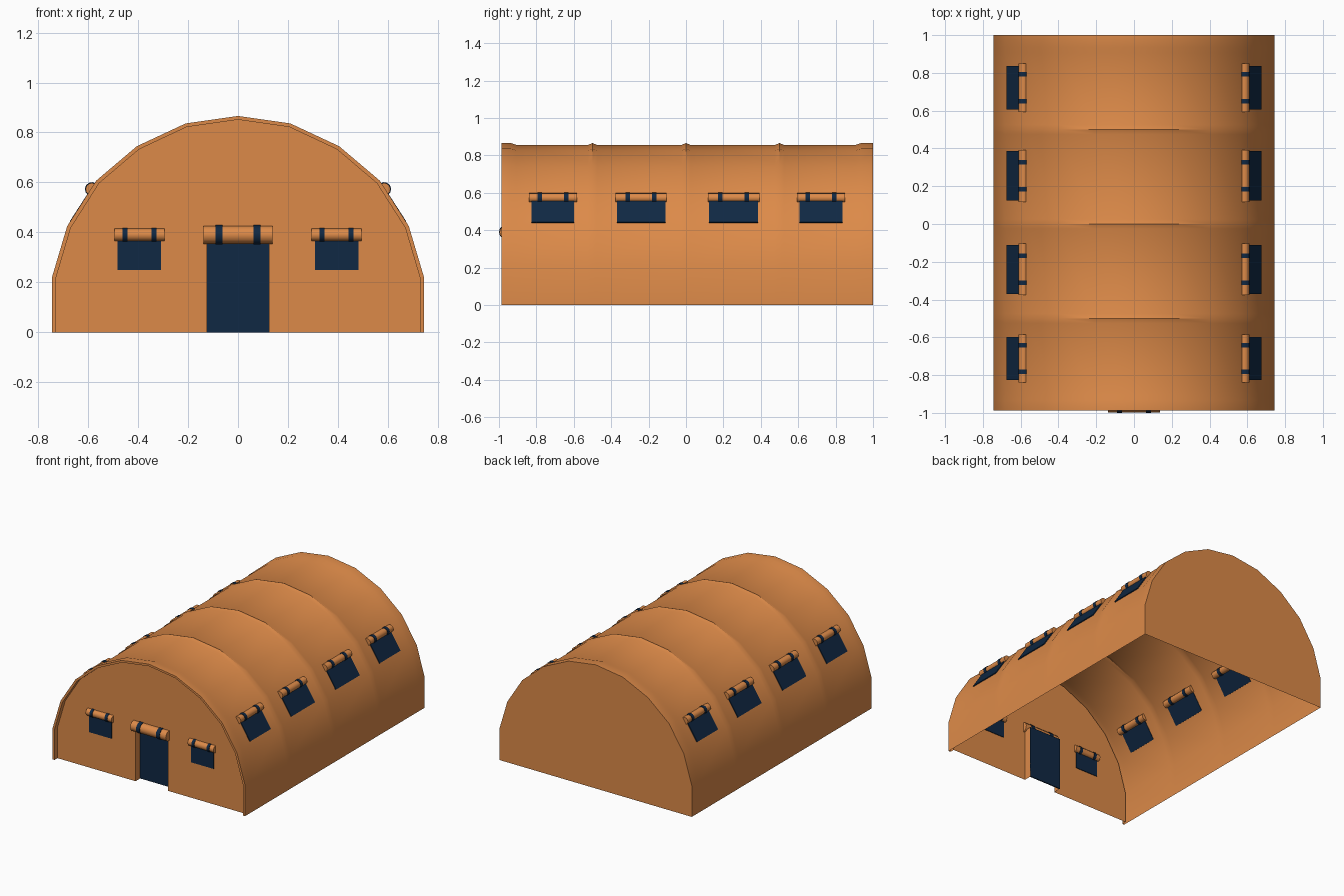
import bpy, bmesh, math
from mathutils import Matrix, Vector

if "Cube" in bpy.data.objects:
    bpy.data.objects.remove(bpy.data.objects["Cube"])


def material(name, rgb):
    m = bpy.data.materials.new(name)
    m.diffuse_color = (*rgb, 1)
    m.use_nodes = True
    m.node_tree.nodes["Principled BSDF"].inputs["Base Color"].default_value = m.diffuse_color
    return m


ORANGE = material("orange canvas", (0.72, 0.255, 0.066))
NAVY = material("navy fabric", (0.005, 0.021, 0.056))

# Right half of the arch, from the ground to the crown
HALF = [(.745, 0), (.745, .22), (.684, .425), (.568, .607),
        (.405, .745), (.21, .836), (0, .866)]
FRONT, WALL, BACK = -.987, -.955, 1.0


def full(half):
    return half + [(-x, z) for x, z in reversed(half[:-1])]


def sagged(p):
    """Canvas sinks a little between the ribs, more toward the crown."""
    t = max(0, p[1] - .22) / .645
    return (p[0] * (1 - .005 * min(1, t * 3)), p[1] - .010 * t)


def finish(name, bm, mat, smooth=False, normals=True):
    if normals:
        bmesh.ops.recalc_face_normals(bm, faces=bm.faces)
    me = bpy.data.meshes.new(name)
    bm.to_mesh(me)
    bm.free()
    me.materials.append(mat)
    ob = bpy.data.objects.new(name, me)
    bpy.context.collection.objects.link(ob)
    if smooth:
        bpy.ops.object.select_all(action='DESELECT')
        ob.select_set(True)
        bpy.context.view_layer.objects.active = ob
        bpy.ops.object.shade_smooth_by_angle(angle=math.radians(35))
    return ob


def box(name, lo, hi, mat, frame=Matrix()):
    bm = bmesh.new()
    bmesh.ops.create_cube(bm, size=1)
    lo, hi = Vector(lo), Vector(hi)
    for v in bm.verts:
        v.co = frame @ (lo + Vector((v.co[i] + .5) * (hi[i] - lo[i]) for i in range(3)))
    return finish(name, bm, mat)


def roll(name, x0, x1, r, mat, frame):
    bm = bmesh.new()
    bmesh.ops.create_cone(bm, cap_ends=True, segments=12, radius1=r, radius2=r, depth=x1 - x0,
                          matrix=frame @ Matrix.Translation(((x0 + x1) / 2, 0, 0))
                          @ Matrix.Rotation(math.pi / 2, 4, 'Y'))
    return finish(name, bm, mat, smooth=True)


def rolled_flap(name, frame, length, r, strap_x, strap_w):
    """Rolled-up canvas with two straps around it."""
    roll(name + "_roll", -length / 2, length / 2, r, ORANGE, frame)
    for i, s in enumerate((-1, 1)):
        roll(f"{name}_strap_{i}", s * strap_x - strap_w / 2, s * strap_x + strap_w / 2,
             r + .003, NAVY, frame)


# Tent canopy: arch swept along y, with raised ribs, a folded front rim and a back wall
outer = full(HALF)
sag = [sagged(p) for p in outer]
rim = [(x * .979, z * .983) for x, z in outer]
stations = [(rim, WALL), (rim, FRONT), (outer, FRONT), (outer, -.935), (sag, -.905)]
for y in (-.5, 0, .5):
    stations += [(sag, y - .025), (outer, y), (sag, y + .025)]
stations += [(sag, .905), (outer, .935), (outer, BACK)]

bm = bmesh.new()
rings = [[bm.verts.new((x, y, z)) for x, z in prof] for prof, y in stations]
for a, b in zip(rings, rings[1:]):
    for i in range(len(a) - 1):
        bm.faces.new((a[i], a[i + 1], b[i + 1], b[i]))
bm.faces.new(rings[-1])
finish("tent_canopy", bm, ORANGE, smooth=True)

# Front wall with a door notch
DW, DH, DY = .125, .37, -.90
bm = bmesh.new()
door = [(-DW, 0), (-DW, DH), (DW, DH), (DW, 0)]
bm.faces.new([bm.verts.new((x, WALL, z)) for x, z in rim + door])
# Door jambs running inward
a = [bm.verts.new((x, WALL, z)) for x, z in door]
b = [bm.verts.new((x, DY, z)) for x, z in door]
for i in range(3):
    bm.faces.new((a[i], a[i + 1], b[i + 1], b[i]))
finish("front_wall", bm, ORANGE)

# Door panel and its rolled flap
box("door_panel", (-DW, DY - .004, 0), (DW, DY + .004, DH), NAVY)
rolled_flap("door", Matrix.Translation((0, -.961, .39)), .276, .036, .077, .028)

# Front windows
for n, x in (("left", -.395), ("right", .395)):
    f = Matrix.Translation((x, WALL, .39))
    box(f"front_window_{n}", (-.087, -.0045, -.14), (.087, .0045, 0), NAVY, f)
    rolled_flap(f"front_window_{n}", f, .2, .025, .058, .02)

# Side windows, lying on the sloping third facet of the arch
p, q = sagged(HALF[2]), sagged(HALF[3])
for n, s in (("right", 1), ("left", -1)):
    up = Vector((s * (q[0] - p[0]), 0, q[1] - p[1])).normalized()
    inward = Vector((-s * up.z, 0, -abs(up.x)))
    along = inward.cross(up)
    t = (.573 - p[1]) / (q[1] - p[1])
    px = s * (p[0] + t * (q[0] - p[0]) + .002)
    for k, (y, w, length) in enumerate(((-.712, .228, .256), (-.24, .26, .272),
                                        (.255, .262, .276), (.722, .23, .256))):
        f = Matrix((along, inward, up)).transposed().to_4x4()
        f.translation = (px, y, .573)
        box(f"{n}_window_{k}", (-w / 2, -.0045, -.157), (w / 2, .0045, 0), NAVY, f)
        rolled_flap(f"{n}_window_{k}", f, length, .025, .071, .024)
